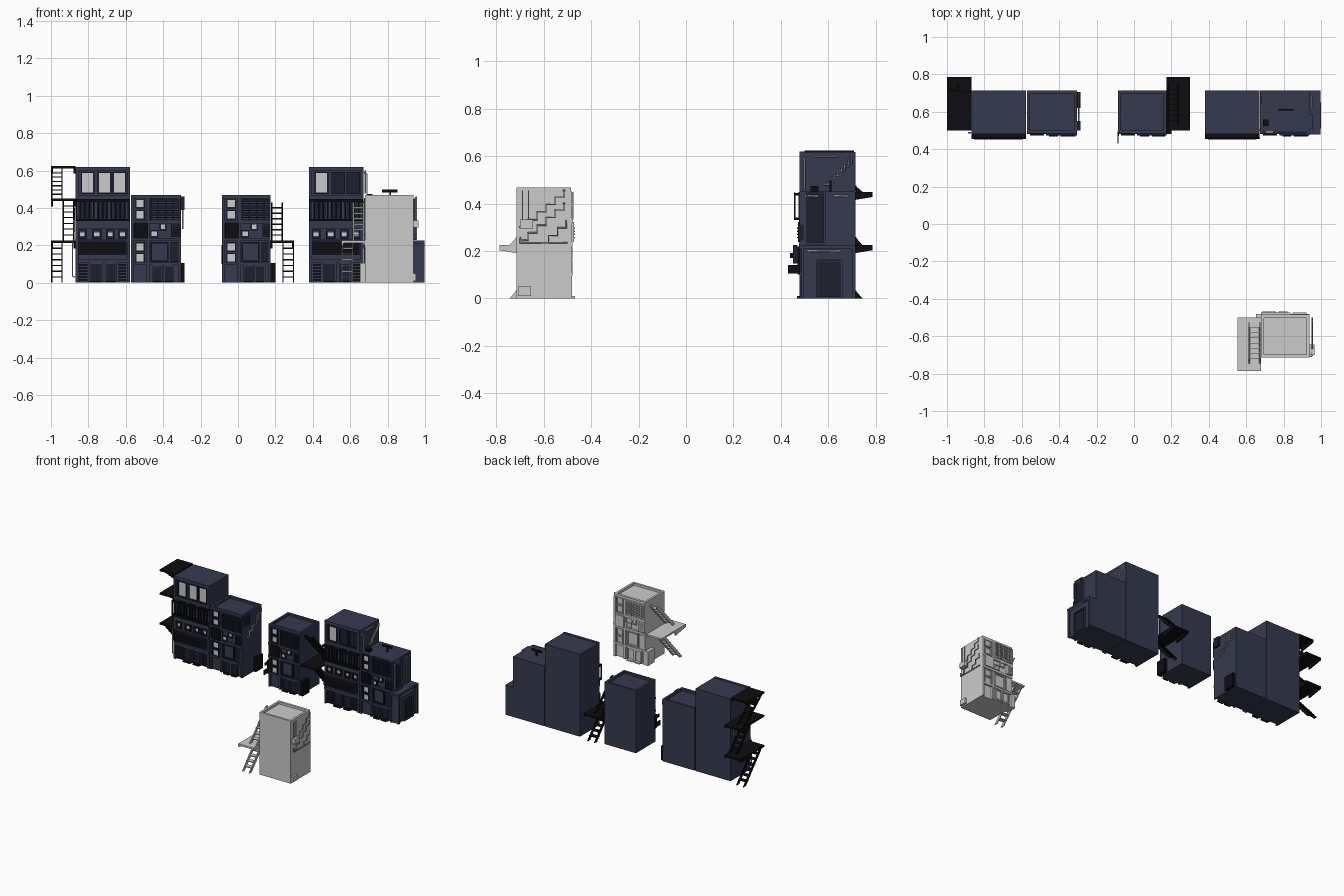
import bpy, bmesh, math
from mathutils import Matrix


def material(name, rgb):
    m = bpy.data.materials.new(name)
    m.diffuse_color = (*rgb, 1)
    return m


NAVY = material("navy_paint", (0.035, 0.042, 0.078))
DARK = material("dark_trim", (0.012, 0.014, 0.026))
BLACK = material("black_metal", (0.004, 0.004, 0.005))
PLACE = Matrix()      # current building transform
GREY = False          # unpainted building when True


def finish(name, data, mat):
    ob = bpy.data.objects.new(name, data)
    bpy.context.collection.objects.link(ob)
    ob.matrix_world = PLACE
    if mat and not GREY:
        data.materials.append(mat)
    return ob


def boxes(name, mat, *specs):
    """One object of several boxes (x0, x1, y0, y1, z0, z1)."""
    bm = bmesh.new()
    for a, b, c, d, e, f in specs:
        m = Matrix.Translation(((a + b) / 2, (c + d) / 2, (e + f) / 2)) @ \
            Matrix.Diagonal((abs(b - a), d - c, f - e, 1))
        bmesh.ops.create_cube(bm, size=1, matrix=m)
    me = bpy.data.meshes.new(name)
    bm.to_mesh(me)
    bm.free()
    return finish(name, me, mat)


def prism(name, mat, profile, *spans):
    """Extrude a (y, z) profile across each x span."""
    bm = bmesh.new()
    for a, b in spans:
        f = bm.faces.new([bm.verts.new((a, y, z)) for y, z in profile])
        r = bmesh.ops.extrude_face_region(bm, geom=[f])
        vs = [v for v in r["geom"] if isinstance(v, bmesh.types.BMVert)]
        bmesh.ops.translate(bm, verts=vs, vec=(b - a, 0, 0))
    bmesh.ops.recalc_face_normals(bm, faces=bm.faces[:])
    me = bpy.data.meshes.new(name)
    bm.to_mesh(me)
    bm.free()
    return finish(name, me, mat)


def pipe(name, pts, r=0.004, mat=None):
    cu = bpy.data.curves.new(name, 'CURVE')
    cu.dimensions = '3D'
    cu.bevel_depth, cu.bevel_resolution, cu.use_fill_caps = r, 1, True
    sp = cu.splines.new('POLY')
    sp.points.add(len(pts) - 1)
    for p, q in zip(sp.points, pts):
        p.co = (*q, 1)
    return finish(name, cu, mat)


def zigzag(name, x, y, z, dy, dz, n):
    """Stepped pipe running down a side wall."""
    pts = [(x, y, z)]
    for i in range(n):
        pts += [(x, y + dy * i, z - dz * (i + 1)), (x, y + dy * (i + 1), z - dz * (i + 1))]
    pipe(name, pts)


def ring(x0, x1, z0, z1, y0, y1, w=0.007):
    """Four bars framing an opening in a front wall."""
    return [(x0, x1, y0, y1, z0, z0 + w), (x0, x1, y0, y1, z1 - w, z1),
            (x0, x0 + w, y0, y1, z0 + w, z1 - w), (x1 - w, x1, y0, y1, z0 + w, z1 - w)]


def side_ring(x0, x1, y0, y1, z0, z1, w=0.008):
    return [(x0, x1, y0, y1, z0, z0 + w), (x0, x1, y0, y1, z1 - w, z1),
            (x0, x1, y0, y0 + w, z0 + w, z1 - w), (x0, x1, y1 - w, y1, z0 + w, z1 - w)]


def window(name, x0, x1, z0, z1, wall, glass=None):
    boxes(name + "_pane", glass, (x0, x1, wall - 0.004, wall + 0.004, z0, z1))
    boxes(name + "_frame", DARK, *ring(x0 - 0.005, x1 + 0.005, z0 - 0.005, z1 + 0.005, wall - 0.01, wall))


def doors(x, spans, h):
    for a, b in spans:
        boxes("door", DARK, (x + a, x + b, 0.49, 0.497, 0, h))
        boxes("door_frame", NAVY, *ring(x + a - 0.006, x + b + 0.006, 0, h + 0.006, 0.482, 0.496))
        boxes("door_step", BLACK, (x + a, x + b, 0.468, 0.49, 0, 0.01))


def tower(x, lit):
    """Tall three-storey house, 0.29 wide."""
    e = x + 0.292
    boxes("tower_body", NAVY, (x, e, 0.495, 0.715, 0, 0.617))
    boxes("tower_floor_bands", NAVY, (x, e, 0.478, 0.5, 0.105, 0.125), (x, e, 0.478, 0.5, 0.215, 0.232),
          (x, e, 0.478, 0.5, 0.29, 0.335), (x, e, 0.48, 0.5, 0.448, 0.47), (x, e, 0.48, 0.5, 0.597, 0.62))
    boxes("tower_corner_posts", NAVY, *[(p, p + 0.016, 0.48, 0.5, 0, 0.617) for p in (x, e - 0.016)])
    for i, a in enumerate((0.035, 0.125, 0.205)):
        window("large_window", x + a, x + a + 0.063, 0.48, 0.588, 0.492, None if i < lit else DARK)
    # Balcony with upright bars
    boxes("balcony_rail", BLACK, (x, e, 0.455, 0.495, 0.33, 0.342), (x, e, 0.455, 0.463, 0.432, 0.447),
          *[(x + i * 0.0237, x + i * 0.0237 + 0.008, 0.456, 0.462, 0.342, 0.434) for i in range(13)],
          (x, x + 0.006, 0.46, 0.495, 0.435, 0.445), (e - 0.006, e, 0.46, 0.495, 0.435, 0.445))
    boxes("balcony_doors", DARK, *[(x + a, x + a + 0.06, 0.49, 0.497, 0.342, 0.44) for a in (0.03, 0.115, 0.2)])
    for a, w in ((0.015, 0.045), (0.09, 0.05), (0.165, 0.045), (0.23, 0.045)):
        boxes("small_window_box", DARK, *ring(x + a, x + a + w, 0.235, 0.285, 0.478, 0.5))
        boxes("small_window_pane", None, (x + a + 0.01, x + a + w - 0.01, 0.49, 0.497, 0.25, 0.268))
    # Blank signboard and ground floor
    boxes("signboard", BLACK, (x + 0.02, x + 0.27, 0.458, 0.495, 0.153, 0.22))
    boxes("signboard_frame", DARK, *ring(x + 0.015, x + 0.275, 0.148, 0.225, 0.452, 0.47))
    doors(x, ((0.08, 0.14), (0.165, 0.215)), 0.1)
    boxes("shutter", DARK, *[(x + 0.02, x + 0.065, 0.486, 0.497, 0.01 + i * 0.016, 0.021 + i * 0.016) for i in range(6)],
          *[(x + 0.23, x + 0.272, 0.486, 0.497, 0.01 + i * 0.016, 0.021 + i * 0.016) for i in range(6)])


def shop(x, e, parapet=True):
    """Lower two-storey shop house."""
    boxes("shop_body", NAVY, (x, e, 0.495, 0.715, 0, 0.452))
    if parapet:
        boxes("roof_parapet", NAVY, (x, e, 0.485, 0.503, 0.45, 0.468), (x, e, 0.699, 0.715, 0.45, 0.468),
              (x, x + 0.016, 0.503, 0.699, 0.45, 0.468), (e - 0.016, e, 0.503, 0.699, 0.45, 0.468))
    boxes("shop_cladding", NAVY, (x, e, 0.48, 0.497, 0.095, 0.108), (x, e, 0.48, 0.497, 0.222, 0.238),
          (x, e, 0.48, 0.497, 0.316, 0.332), (x, x + 0.014, 0.482, 0.497, 0, 0.452),
          (x + 0.083, x + 0.1, 0.482, 0.497, 0, 0.452), (e - 0.012, e, 0.482, 0.497, 0, 0.452))
    for z in (0.402, 0.342, 0.17, 0.112):
        window("shop_window", x + 0.028, x + 0.07, z, z + 0.043, 0.49)
    boxes("bay_box", BLACK, (x + 0.016, x + 0.09, 0.472, 0.497, 0.237, 0.322))
    # Slatted screen
    boxes("screen", DARK, *ring(x + 0.102, e, 0.332, 0.45, 0.474, 0.496),
          *[(x + 0.105, e - 0.004, 0.48, 0.487, 0.345 + i * 0.0125, 0.351 + i * 0.0125) for i in range(8)],
          *[(x + 0.102 + i * 0.04, x + 0.109 + i * 0.04, 0.477, 0.49, 0.335, 0.447) for i in range(4)])
    window("square_window", x + 0.157, x + 0.185, 0.285, 0.312, 0.488)
    window("square_window", x + 0.108, x + 0.14, 0.247, 0.276, 0.488)
    boxes("air_conditioner", DARK, (x + 0.215, e, 0.472, 0.497, 0.245, 0.31))
    boxes("air_conditioner_slats", BLACK, *[(x + 0.222, e - 0.008, 0.468, 0.473, 0.254 + i * 0.013, 0.26 + i * 0.013)
                                            for i in range(4)])
    boxes("wall_panel", DARK, *ring(x + 0.105, x + 0.2, 0.112, 0.218, 0.482, 0.497),
          (x + 0.21, e - 0.006, 0.482, 0.497, 0.112, 0.218))
    doors(x, ((0.118, 0.165), (0.18, 0.225)), 0.088)


def flight(x0, x1, z0, z1, y0=0.745, y1=0.54):
    """Steep stair flight rising towards the front."""
    prism("stair_stringers", BLACK, [(y0, z0), (y0 - 0.028, z0), (y1 - 0.014, z1), (y1 + 0.014, z1)],
          (x0, x0 + 0.007), (x1 - 0.007, x1))
    n = 7
    boxes("stair_treads", BLACK, *[(x0, x1, y - 0.016, y + 0.016, z - 0.003, z + 0.003) for y, z in
          [(y0 - 0.014 + (y1 - y0 + 0.014) * t / n, z0 + (z1 - z0) * t / n) for t in range(1, n)]])


def landing(x0, x1, z, y1=0.787):
    boxes("stair_landing", BLACK, (x0, x1, 0.5, y1, z - 0.013, z))
    prism("landing_brackets", BLACK, [(y1 - 0.12, z - 0.013), (y1, z - 0.013), (y1, z - 0.022), (y1 - 0.12, z - 0.042)],
          (x0, x0 + 0.01), (x1 - 0.01, x1))


# Left pair with three-flight stairs
tower(-0.87, 3)
shop(-0.572, -0.305)
for lo, hi, z0, z1 in ((-1, -0.937, 0, 0.215), (-0.937, -0.874, 0.225, 0.44), (-1, -0.937, 0.45, 0.61)):
    flight(lo, hi, z0, z1)
for z, y in ((0.225, 0.787), (0.45, 0.787), (0.625, 0.71)):
    landing(-1, -0.87, z, y)
pipe("drain_pipe", [(-0.872, 0.488, 0.235), (-0.885, 0.488, 0.225), (-0.885, 0.488, 0.035), (-0.872, 0.488, 0.03)])
zigzag("wall_pipe", -0.876, 0.69, 0.4, -0.035, 0.03, 4)
zigzag("wall_pipe", -0.876, 0.69, 0.36, -0.035, 0.03, 3)
for y, z in ((0.7, 0.45), (0.68, 0.41)):
    zigzag("wall_pipe", -0.295, y, z, -0.04, 0.03, 4)
boxes("meter_box", BLACK, (-0.305, -0.285, 0.62, 0.705, 0, 0.105))
boxes("side_unit", DARK, (-0.305, -0.287, 0.5, 0.55, 0.39, 0.46))


def stair_shop():
    shop(-0.085, 0.175)
    flight(0.237, 0.3, 0, 0.215)
    flight(0.177, 0.24, 0.225, 0.43)
    landing(0.175, 0.3, 0.225)
    boxes("entry_box", BLACK, (0.175, 0.2, 0.482, 0.56, 0, 0.105))


# Middle shop with blank blade signs
stair_shop()
boxes("blade_sign", BLACK, (-0.088, -0.082, 0.43, 0.475, 0.105, 0.14), (-0.088, -0.082, 0.44, 0.475, 0.17, 0.192),
      (-0.088, -0.08, 0.47, 0.495, 0.1, 0.2))

# Right pair with side annex
tower(0.38, 1)
shop(0.675, 0.937, False)
boxes("annex_body", NAVY, (0.937, 0.985, 0.49, 0.715, 0, 0.215))
boxes("annex_roof_edge", NAVY, (0.937, 0.997, 0.478, 0.715, 0.208, 0.225))
boxes("annex_door", DARK, (0.98, 0.988, 0.56, 0.65, 0, 0.155))
boxes("annex_door_frame", NAVY, *side_ring(0.98, 0.998, 0.55, 0.66, 0, 0.165))
boxes("annex_corners", NAVY, (0.98, 0.997, 0.485, 0.497, 0, 0.21), (0.98, 0.997, 0.703, 0.715, 0, 0.21))
boxes("side_door", DARK, (0.935, 0.942, 0.515, 0.58, 0.235, 0.44))
boxes("side_door_frame", NAVY, *side_ring(0.935, 0.955, 0.507, 0.588, 0.228, 0.448))
for y in (0.5, 0.625):
    pipe("wall_lamp", [(0.95, y, 0.432), (0.95, y + 0.06, 0.432)])
pipe("annex_lamp", [(0.996, 0.51, 0.2), (0.996, 0.65, 0.2)])
zigzag("roof_pipe", 0.68, 0.7, 0.6, -0.03, 0.03, 4)
zigzag("roof_pipe", 0.68, 0.685, 0.59, -0.03, 0.035, 3)
pipe("roof_rail", [(0.68, 0.54, 0.598), (0.68, 0.64, 0.598)])
pipe("roof_drain", [(0.672, 0.5, 0.59), (0.69, 0.5, 0.58), (0.69, 0.5, 0.46)])
boxes("roof_sign", BLACK, (0.77, 0.853, 0.606, 0.614, 0.482, 0.498), (0.81, 0.818, 0.606, 0.614, 0.45, 0.482))
boxes("roof_vent", BLACK, (0.69, 0.72, 0.525, 0.56, 0.45, 0.475))

# Unpainted shop, turned to face the row
PLACE = Matrix.Translation((0.853, 0, 0)) @ Matrix.Rotation(math.pi, 4, 'Z')
GREY = True
stair_shop()
for y, z in ((0.515, 0.46), (0.515, 0.405), (0.505, 0.33)):
    zigzag("wall_pipe", -0.1, y, z, 0.038, 0.032, 5 if z > 0.4 else 3)
pipe("side_run", [(-0.1, 0.5, 0.235), (-0.1, 0.7, 0.235), (-0.1, 0.7, 0.26)])
for y in (0.665, 0.69):
    pipe("side_riser", [(-0.095, y, 0.455), (-0.095, y, 0.32)], 0.003)
boxes("junction_box", None, (-0.112, -0.085, 0.645, 0.7, 0.295, 0.332))
boxes("meter_box", None, (-0.1, -0.085, 0.655, 0.71, 0.01, 0.05))
